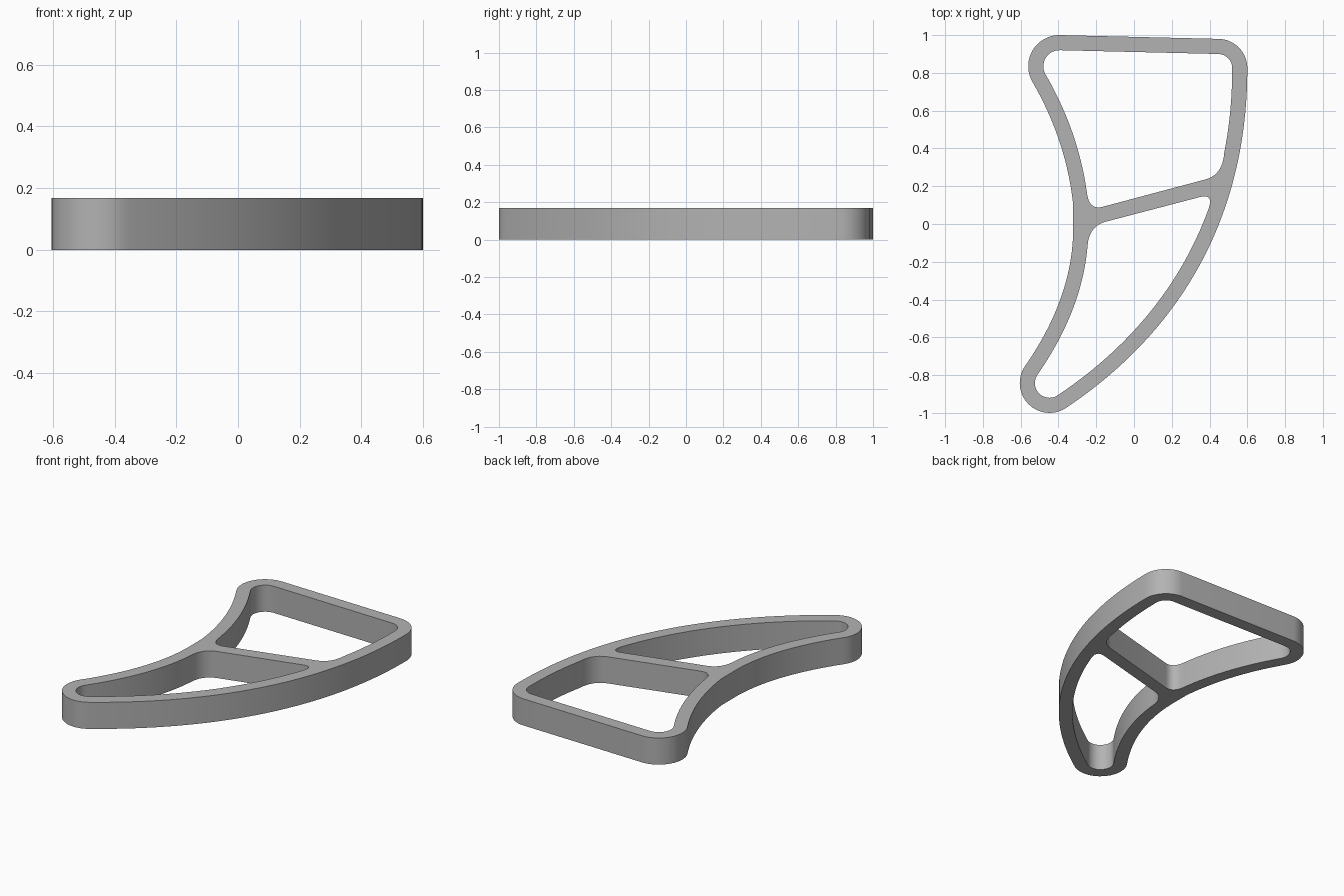
import bpy, bmesh, math
from mathutils import Vector

cube = bpy.data.objects.get("Cube")
if cube:
    bpy.data.objects.remove(cube)

HEIGHT, WALL = 0.168, 0.08


def bezier(*pts, n=40):
    """Sample a Bezier curve of any degree."""
    out = []
    for i in range(n + 1):
        t, p = i / n, [Vector(q) for q in pts]
        while len(p) > 1:
            p = [a.lerp(b, t) for a, b in zip(p, p[1:])]
        out.append(p[0])
    return out


def arc(centre, r, a0, a1, n=18):
    angles = [math.radians(a0 + (a1 - a0) * i / n) for i in range(n + 1)]
    return [Vector((centre[0] + r * math.cos(a), centre[1] + r * math.sin(a))) for a in angles]


def inset(pts):
    """Shift an anticlockwise run of points inwards by the wall thickness."""
    out = []
    for i, p in enumerate(pts):
        d = (pts[min(i + 1, len(pts) - 1)] - pts[max(i - 1, 0)]).normalized()
        out.append(p + Vector((-d.y, d.x)) * WALL)
    return out


def fillet(a, corner, b):
    return bezier(a, corner, b, n=10)


# Outer outline, anticlockwise from the front tip
tip, back_right, back_left = (-0.447, -0.842), (0.445, 0.825), (-0.395, 0.835)
tip_arc = arc(tip, 0.158, 145, 305)
right = bezier(tip_arc[-1], (0.30, -0.53), (0.60, 0.10), (0.60, 0.825), n=64)
right_arc = arc(back_right, 0.155, 0, 88.6)
left_arc = arc(back_left, 0.165, 88.6, 210)
left_upper = bezier(left_arc[-1], (-0.357, 0.44), (-0.322, 0.10))
left_lower = bezier((-0.322, -0.03), (-0.325, -0.39), tip_arc[0])
outer = tip_arc + right + right_arc + left_arc + left_upper + left_lower

# Rear opening, above the strut
wall_r = [p for p in inset(right) if p.y > 0.35]
wall_l = [p for p in inset(left_upper) if p.y > 0.16]
strut_l, strut_r = Vector((-0.17, 0.09)), Vector((0.375, 0.235))
rear_hole = (wall_r + inset(right_arc) + inset(left_arc) + wall_l
             + fillet(wall_l[-1], (-0.237, 0.075), strut_l)
             + fillet(strut_r, (0.47, 0.258), wall_r[0]))

# Front opening, below the strut
wall_r = [p for p in inset(right) if p.y < 0.085]
wall_l = [p for p in inset(left_lower) if p.y < -0.09]
strut_l, strut_r = Vector((-0.15, 0.012)), Vector((0.35, 0.143))
front_hole = (inset(tip_arc) + wall_r
              + fillet(wall_r[-1], (0.422, 0.162), strut_r)
              + fillet(strut_l, (-0.236, -0.012), wall_l[0]) + wall_l)

# Fill the frame and extrude it to a solid
bm = bmesh.new()
for loop in (outer, rear_hole, front_hole):
    clean = [p for i, p in enumerate(loop) if (p - loop[i - 1]).length > 0.0005]
    verts = [bm.verts.new((p.x, p.y, 0)) for p in clean]
    for i, v in enumerate(verts):
        bm.edges.new((verts[i - 1], v))
bmesh.ops.triangle_fill(bm, use_beauty=True, use_dissolve=False, edges=bm.edges[:])
top = bmesh.ops.extrude_face_region(bm, geom=bm.faces[:], use_keep_orig=True)
bmesh.ops.translate(bm, vec=(0, 0, HEIGHT),
                    verts=[g for g in top["geom"] if isinstance(g, bmesh.types.BMVert)])
bmesh.ops.recalc_face_normals(bm, faces=bm.faces[:])
mesh = bpy.data.meshes.new("curved_frame")
bm.to_mesh(mesh)
bm.free()

# Single grey material
grey = bpy.data.materials.new("light_grey")
grey.use_nodes = True
grey.diffuse_color = (0.45, 0.45, 0.45, 1)
grey.node_tree.nodes["Principled BSDF"].inputs["Base Color"].default_value = grey.diffuse_color
mesh.materials.append(grey)

frame = bpy.data.objects.new("curved_frame", mesh)
bpy.context.collection.objects.link(frame)
bpy.context.view_layer.objects.active = frame
frame.select_set(True)
bpy.ops.object.shade_smooth_by_angle(angle=math.radians(30))
